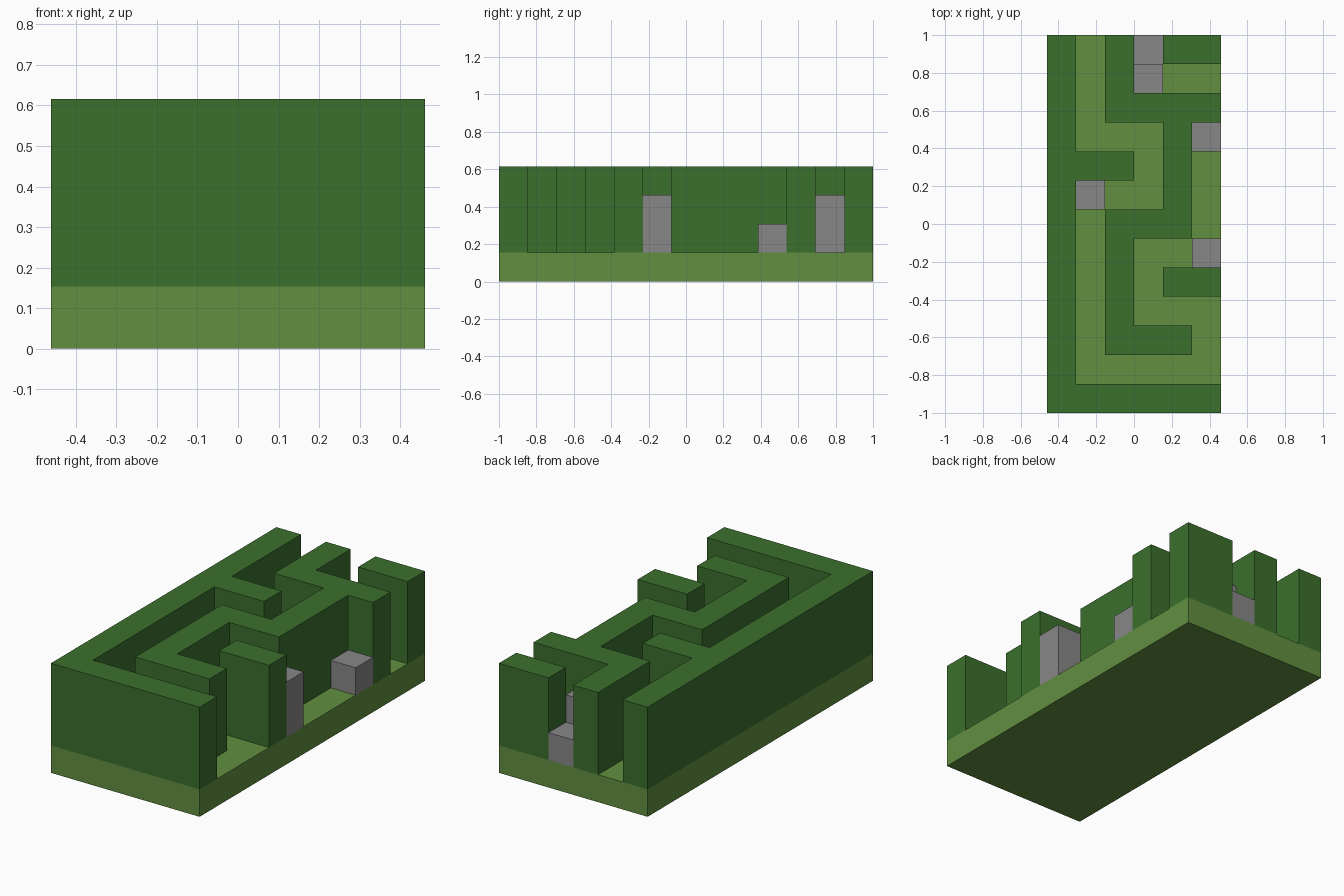
import bpy
import bmesh
import math

if "Cube" in bpy.data.objects:
    bpy.data.objects.remove(bpy.data.objects["Cube"], do_unlink=True)

# Maze plan, back row first: # hedge, . path, digit = stone block height in cells
PLAN = [
    "#.#1##",
    "#.#2..",
    "#.####",
    "#...#1",
    "###.#.",
    "#2..#.",
    "#.###.",
    "#.#..2",
    "#.#.##",
    "#.#...",
    "#.###.",
    "#.....",
    "######",
]
ROWS, COLS = len(PLAN), len(PLAN[0])
CELL = 2 / ROWS
HEDGE_HEIGHT = 3


def make_material(name, color):
    mat = bpy.data.materials.new(name)
    mat.use_nodes = True
    mat.diffuse_color = (*color, 1)
    mat.node_tree.nodes["Principled BSDF"].inputs["Base Color"].default_value = (*color, 1)
    return mat


def add_box(name, center, size, mat):
    bpy.ops.mesh.primitive_cube_add(size=1, location=center)
    obj = bpy.context.object
    obj.name = name
    obj.scale = size
    obj.data.materials.append(mat)
    return obj


def cell_center(row, col):
    return ((col + 0.5 - COLS / 2) * CELL, (ROWS / 2 - row - 0.5) * CELL)


grass = make_material("light grass green", (0.122, 0.275, 0.051))
leaves = make_material("dark hedge green", (0.044, 0.162, 0.026))
stone = make_material("stone gray", (0.242, 0.242, 0.242))

# Grass slab
add_box("ground_slab", (0, 0, CELL / 2), (COLS * CELL, ROWS * CELL, CELL), grass)

# Hedge walls: one footprint from the plan, thickened upwards
bm = bmesh.new()
for r, line in enumerate(PLAN):
    for c, mark in enumerate(line):
        if mark == "#":
            x, y = cell_center(r, c)
            h = CELL / 2
            corners = [(x - h, y - h), (x + h, y - h), (x + h, y + h), (x - h, y + h)]
            bm.faces.new([bm.verts.new((px, py, CELL)) for px, py in corners])
bmesh.ops.remove_doubles(bm, verts=bm.verts[:], dist=0.001)
bmesh.ops.dissolve_limit(bm, angle_limit=math.radians(1), verts=bm.verts[:], edges=bm.edges[:])
mesh = bpy.data.meshes.new("hedge_walls")
bm.to_mesh(mesh)
bm.free()
mesh.materials.append(leaves)
hedge = bpy.data.objects.new("hedge_walls", mesh)
bpy.context.collection.objects.link(hedge)
solid = hedge.modifiers.new("height", "SOLIDIFY")
solid.thickness = HEDGE_HEIGHT * CELL
solid.offset = 1

# Stone blocks standing in the paths
for r, line in enumerate(PLAN):
    for c, mark in enumerate(line):
        if mark.isdigit():
            x, y = cell_center(r, c)
            tall = int(mark) * CELL
            add_box("stone_block", (x, y, CELL + tall / 2), (CELL, CELL, tall), stone)
